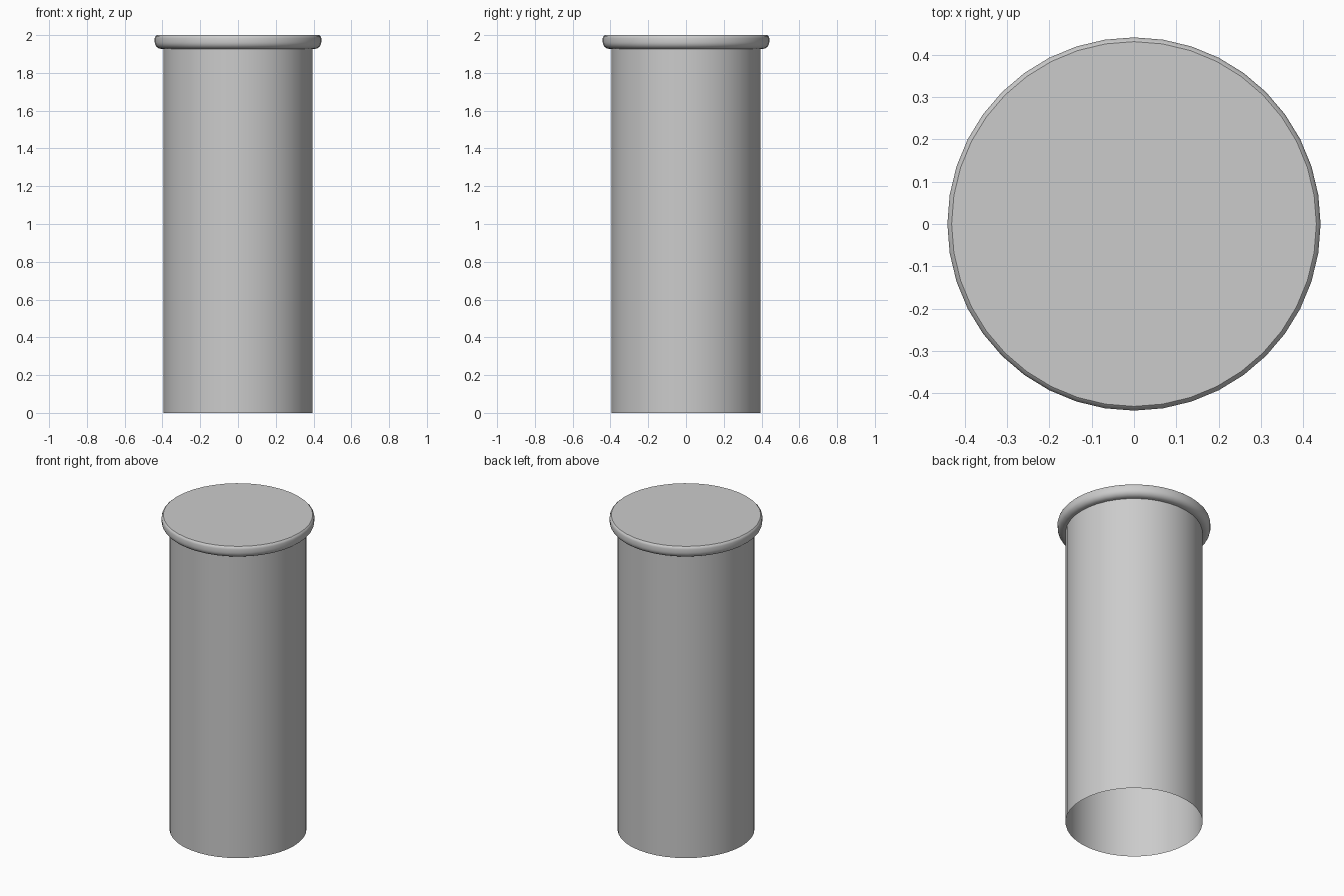
import bpy, bmesh
from math import cos, sin, tau, radians, pi

if "Cube" in bpy.data.objects:
    bpy.data.objects.remove(bpy.data.objects["Cube"])

SIDES = 40
R = 0.395

# Profile (radius, height): open bottom, straight wall, rounded rim, small top bevel
profile = [(R, 0.0), (R, 1.927), (0.405, 1.927)]
profile += [(0.405 + 0.036 * sin(a), 1.963 - 0.036 * cos(a))
            for a in (i * pi / 12 for i in range(1, 7))]
profile += [(0.441, 1.984), (0.438, 1.994), (0.431, 2.0)]

# Spin the profile into rings
bm = bmesh.new()
rings = [[bm.verts.new((r * cos(tau * i / SIDES), r * sin(tau * i / SIDES), z))
          for i in range(SIDES)] for r, z in profile]
for lo, hi in zip(rings, rings[1:]):
    for i in range(SIDES):
        j = (i + 1) % SIDES
        bm.faces.new((lo[i], lo[j], hi[j], hi[i]))

# Flat closed top
bm.faces.new(rings[-1])

mesh = bpy.data.meshes.new("rimmed_tube")
bm.to_mesh(mesh)
bm.free()
tube = bpy.data.objects.new("rimmed_tube", mesh)
bpy.context.collection.objects.link(tube)
bpy.context.view_layer.objects.active = tube
tube.select_set(True)
bpy.ops.object.shade_smooth_by_angle(angle=radians(35))
